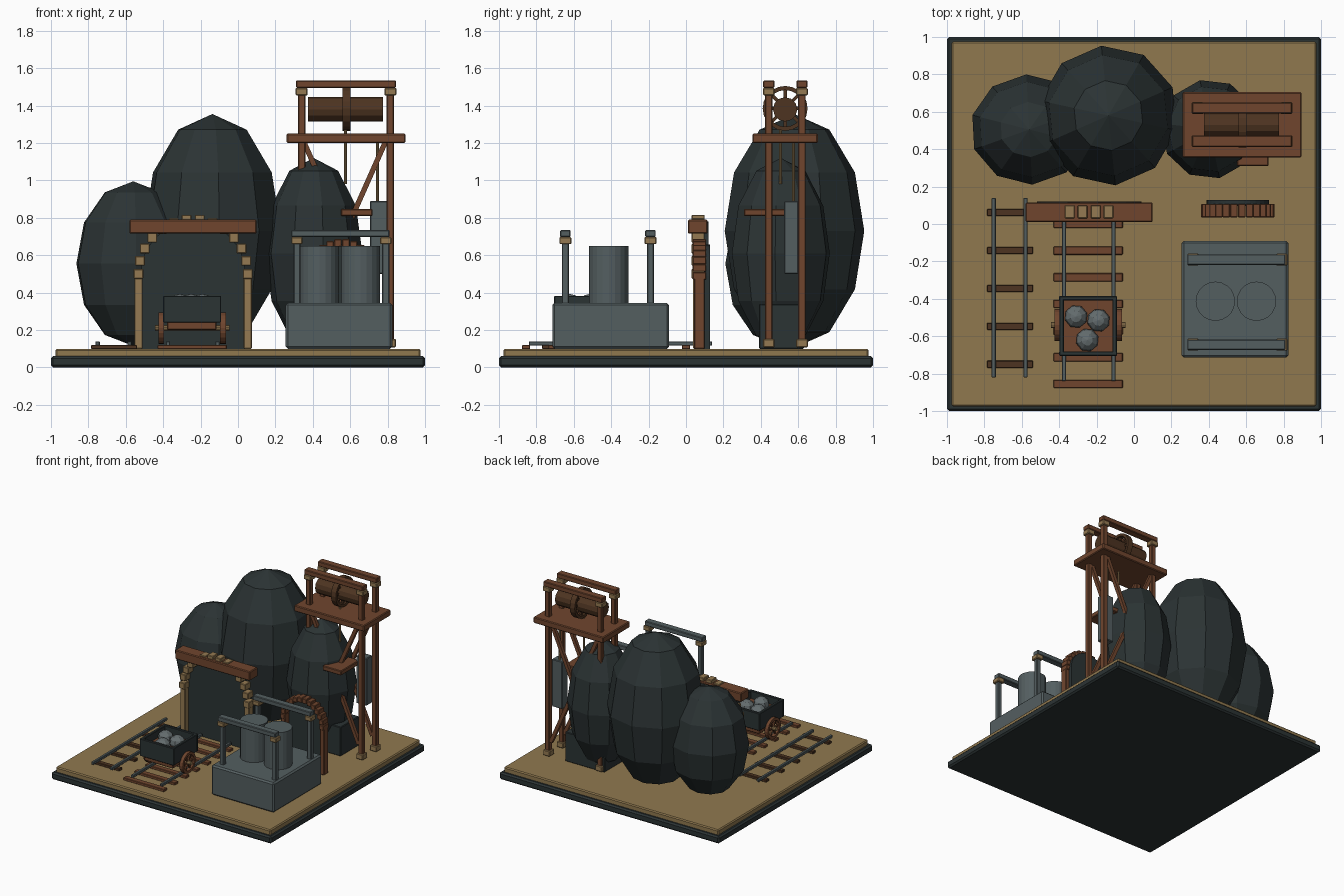
import bpy, bmesh, math
from mathutils import Vector, Matrix

cube = bpy.data.objects.get("Cube")
if cube:
    bpy.data.objects.remove(cube, do_unlink=True)


def material(name, rgb):
    m = bpy.data.materials.new(name)
    m.use_nodes = True
    m.diffuse_color = (*rgb, 1)
    m.node_tree.nodes["Principled BSDF"].inputs["Base Color"].default_value = (*rgb, 1)
    return m


SAND = material("sand", (.28, .19, .078))
DARK = material("dark_stone", (.024, .033, .034))
WOOD = material("wood", (.16, .06, .027))
OLD = material("dark_wood", (.075, .034, .015))
STEEL = material("steel", (.088, .113, .118))
BRASS = material("pale_timber", (.30, .195, .085))
ORE = material("ore", (.13, .155, .16))


def finish(name, bm, mat, bevel=0):
    bmesh.ops.recalc_face_normals(bm, faces=bm.faces)
    mesh = bpy.data.meshes.new(name)
    bm.to_mesh(mesh)
    bm.free()
    mesh.materials.append(mat)
    ob = bpy.data.objects.new(name, mesh)
    bpy.context.collection.objects.link(ob)
    if bevel:
        mod = ob.modifiers.new("bevel", "BEVEL")
        mod.width = bevel
        mod.segments = 1
    return ob


def box(name, mat, x, y, z, bevel=.005):
    """Box from three (min, max) ranges."""
    bm = bmesh.new()
    bmesh.ops.create_cube(bm, size=1)
    for v in bm.verts:
        for i, (a, b) in enumerate((x, y, z)):
            v.co[i] = (a + b) / 2 + v.co[i] * (b - a)
    return finish(name, bm, mat, bevel)


def block(name, mat, c, s, bevel=.005):
    """Box from centre and size."""
    return box(name, mat, *[(p - d / 2, p + d / 2) for p, d in zip(c, s)], bevel)


def rod(name, mat, a, b, r, sides=16):
    """Cylinder between two points."""
    a, b = Vector(a), Vector(b)
    d = b - a
    bm = bmesh.new()
    m = Matrix.Translation((a + b) / 2) @ d.to_track_quat('Z', 'Y').to_matrix().to_4x4()
    bmesh.ops.create_cone(bm, cap_ends=True, segments=sides, radius1=r, radius2=r,
                          depth=d.length, matrix=m)
    return finish(name, bm, mat)


def plank(name, mat, a, b, t):
    """Square timber between two points."""
    a, b = Vector(a), Vector(b)
    d = b - a
    bm = bmesh.new()
    m = (Matrix.Translation((a + b) / 2) @ d.to_track_quat('Z', 'Y').to_matrix().to_4x4()
         @ Matrix.Diagonal((t, t, d.length, 1)))
    bmesh.ops.create_cube(bm, size=1, matrix=m)
    return finish(name, bm, mat)


def boulder(name, mat, c, r, segs=10, rings=6, turn=.1):
    bm = bmesh.new()
    m = Matrix.Translation(c) @ Matrix.Diagonal((*r, 1)) @ Matrix.Rotation(turn, 4, 'Z')
    bmesh.ops.create_uvsphere(bm, u_segments=segs, v_segments=rings, radius=1, matrix=m)
    return finish(name, bm, mat)


def spoked_wheel(name, mat, c, r, width, rim, spokes=8):
    """Ring with spokes, turning about x."""
    bm = bmesh.new()
    n = 20
    loops = []
    for i in range(n):
        a = 2 * math.pi * i / n
        loops.append([bm.verts.new((c[0] + dx, c[1] + q * math.cos(a), c[2] + q * math.sin(a)))
                      for dx, q in ((-width / 2, r), (width / 2, r),
                                    (width / 2, r - rim), (-width / 2, r - rim))])
    for i in range(n):
        p, q = loops[i], loops[(i + 1) % n]
        for k in range(4):
            bm.faces.new((p[k], q[k], q[(k + 1) % 4], p[(k + 1) % 4]))
    finish(name + "_rim", bm, mat)
    for i in range(spokes):
        a = 2 * math.pi * i / spokes
        tip = (c[0], c[1] + (r - rim / 2) * math.cos(a), c[2] + (r - rim / 2) * math.sin(a))
        plank(name + "_spoke", mat, c, tip, width * .4)


def arch(name, mat, cx, cz, r, leg, y, size, count=14):
    """Ring of blocks on two legs, with a dark arched panel behind."""
    depth = y[1] - y[0]
    for i in range(count):
        a = math.pi * i / (count - 1)
        block(name + "_block", mat, (cx + r * math.cos(a), sum(y) / 2, cz + r * math.sin(a)),
              (size, depth, size), .004)
    for s in (-1, 1):
        x = cx + s * r
        box(name + "_leg", mat, (x - leg / 2, x + leg / 2), (y[0] + .008, y[1] - .008), (.1, cz))
    q = r - leg / 2 + .01
    pts = [(cx + q, .1)] + [(cx + q * math.cos(math.pi * i / 16), cz + q * math.sin(math.pi * i / 16))
                            for i in range(17)] + [(cx - q, .1)]
    bm = bmesh.new()
    f = bm.faces.new([bm.verts.new((px, y[1] - .012, pz)) for px, pz in pts])
    ext = bmesh.ops.extrude_face_region(bm, geom=[f])
    bmesh.ops.translate(bm, vec=(0, .032, 0),
                        verts=[g for g in ext["geom"] if isinstance(g, bmesh.types.BMVert)])
    finish(name + "_dark_panel", bm, DARK)


# Base
box("base_slab", DARK, (-1, 1), (-1, 1), (0, .06), .012)
box("ground", SAND, (-.975, .975), (-.975, .975), (.05, .1), .008)

# Boulders
boulder("boulder_large", DARK, (-.137, .58, .73), (.375, .375, .625))
boulder("boulder_left", DARK, (-.56, .505, .555), (.315, .295, .44), turn=.05)
boulder("boulder_right", DARK, (.405, .507, .61), (.262, .267, .51), turn=.2)
box("boulder_footing", DARK, (.3, .66), (.39, .63), (.1, .34))

# Mine portal and small side arch
arch("portal", BRASS, -.24, .5, .292, .045, (.03, .1), .052)
box("portal_beam", WOOD, (-.58, .1), (.01, .115), (.715, .79), .006)
arch("side_arch", WOOD, .555, .49, .177, .038, (.035, .108), .04)

# Headframe
for y in (.443, .62):
    for x in (.34, .815):
        block("headframe_post", WOOD, (x, y, .8), (.04, .04, 1.38))
        block("headframe_foot", BRASS, (x, y, .13), (.06, .062, .045))
        block("headframe_cap", BRASS, (x, y, 1.475), (.065, .062, .04))
    box("headframe_top_beam", WOOD, (.31, .845), (y - .03, y + .03), (1.495, 1.535))
    for a, b in ((.35, .79), (.79, .35)):
        plank("headframe_brace", WOOD, (a, y, .22), (b, y, 1.21), .028)
box("headframe_platform", WOOD, (.26, .895), (.355, .705), (1.2, 1.25), .006)

# Winding gear, ropes and counterweight
rod("winding_drum", OLD, (.375, .53, 1.38), (.775, .53, 1.38), .065, 12)
spoked_wheel("winding_wheel", OLD, (.58, .53, 1.385), .12, .045, .022)
rod("rope_hoist", BRASS, (.575, .505, .98), (.575, .505, 1.28), .008, 8)
rod("rope_counterweight", BRASS, (.745, .575, .88), (.745, .575, 1.22), .008, 8)
box("counterweight", STEEL, (.705, .8), (.525, .6), (.5, .89))
box("landing_plank", WOOD, (.55, .72), (.31, .55), (.81, .848))

# Pump house
box("pump_base", STEEL, (.255, .825), (-.715, -.09), (.1, .345), .012)
for x in (.435, .655):
    rod("pump_tank", STEEL, (x, -.413, .34), (x, -.413, .65), .105, 20)
for y in (-.645, -.19):
    for x in (.315, .79):
        block("pump_post", STEEL, (x, y, .5), (.038, .038, .34))
        block("pump_cap", BRASS, (x, y, .678), (.06, .065, .038))
    box("pump_rail", STEEL, (.285, .81), (y - .028, y + .028), (.697, .735))


# Tracks
def track(name, rails, ends, ties, span, half, mat):
    for y in ties:
        box(name + "_tie", mat, span, (y - half, y + half), (.098, .12), .003)
    for x in rails:
        box(name + "_rail", STEEL, (x - .011, x + .011), ends, (.118, .14), .003)


track("main_track", (-.375, -.11), (-.84, .06), [-.855 + .1425 * i for i in range(7)],
      (-.43, -.06), .022, WOOD)
track("side_track", (-.75, -.58), (-.82, .14), [-.75 + .203 * i for i in range(5)],
      (-.785, -.54), .019, OLD)

# Ore cart
box("cart_chassis", WOOD, (-.38, -.115), (-.68, -.41), (.2, .245))
box("cart_floor", WOOD, (-.39, -.105), (-.69, -.4), (.24, .32), 0)
for x in (-.387, -.103):
    box("cart_side", DARK, (x - .012, x + .012), (-.705, -.385), (.24, .383), .004)
for y in (-.693, -.397):
    box("cart_end", DARK, (-.4, -.09), (y - .012, y + .012), (.24, .383), .004)
rod("cart_axle", BRASS, (-.445, -.54, .21), (-.045, -.54, .21), .016, 10)
for x in (-.41, -.08):
    spoked_wheel("cart_wheel", WOOD, (x, -.54, .21), .085, .03, .022, 6)
for x, y in ((-.31, -.495), (-.19, -.515), (-.25, -.62)):
    boulder("ore_lump", ORE, (x, y, .335), (.062, .062, .058), 8, 6, .3)
